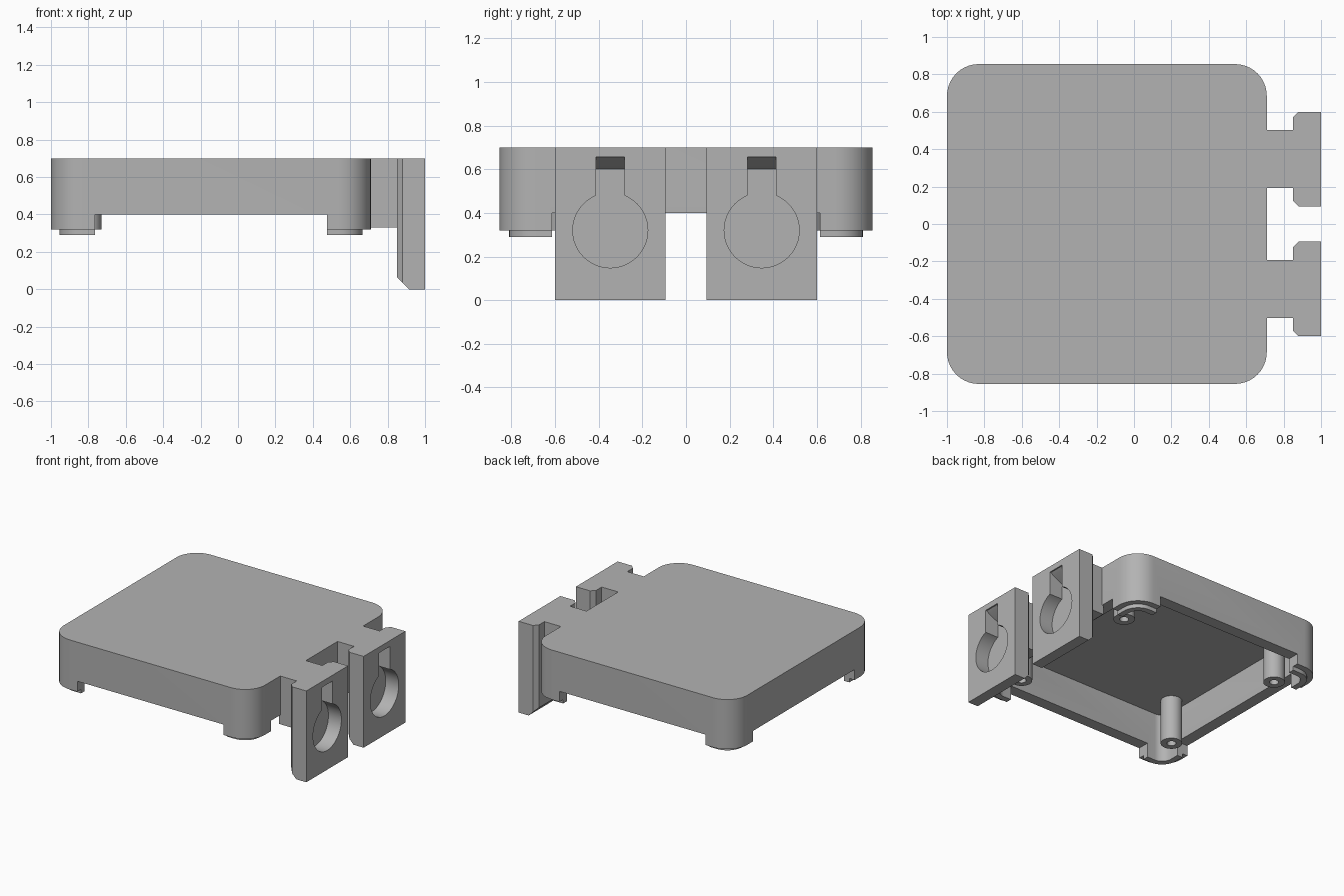
import bpy, bmesh, math
from mathutils import Vector

if "Cube" in bpy.data.objects:
    bpy.data.objects.remove(bpy.data.objects["Cube"])

grey = bpy.data.materials.new("plain_grey")
grey.diffuse_color = (0.45, 0.45, 0.45, 1)
grey.use_nodes = True
grey.node_tree.nodes["Principled BSDF"].inputs["Base Color"].default_value = grey.diffuse_color
CX = -0.145          # centre of the square cover in x
HALF = 0.855         # half width of the cover


def prism(name, pts, lo, hi, axis="z"):
    """Extrude a 2D outline along z (points are x,y), x (points are y,z) or y (points are x,z)."""
    place = {"z": lambda a, b, c: (a, b, c),
             "x": lambda a, b, c: (c, a, b),
             "y": lambda a, b, c: (a, c, b)}[axis]
    bm = bmesh.new()
    face = bm.faces.new([bm.verts.new(place(a, b, lo)) for a, b in pts])
    ext = bmesh.ops.extrude_face_region(bm, geom=[face])
    moved = [g for g in ext["geom"] if isinstance(g, bmesh.types.BMVert)]
    bmesh.ops.translate(bm, verts=moved, vec=Vector(place(0, 0, hi - lo)))
    bmesh.ops.recalc_face_normals(bm, faces=bm.faces)
    mesh = bpy.data.meshes.new(name)
    bm.to_mesh(mesh)
    bm.free()
    mesh.materials.append(grey)
    obj = bpy.data.objects.new(name, mesh)
    bpy.context.collection.objects.link(obj)
    return obj


def rect(a0, a1, b0, b1):
    return [(a0, b0), (a1, b0), (a1, b1), (a0, b1)]


def rounded(inset, r=0.17, steps=10):
    """Rounded square outline of the cover, shrunk by inset."""
    h, r = HALF - inset, r - inset
    pts = []
    for k, (sx, sy) in enumerate([(1, 1), (-1, 1), (-1, -1), (1, -1)]):
        for i in range(steps + 1):
            t = math.radians(90) * (k + i / steps)
            pts.append((CX + sx * (h - r) + r * math.cos(t),
                        sy * (h - r) + r * math.sin(t)))
    return pts


def circle(a, b, r, n=32):
    return [(a + r * math.cos(2 * math.pi * i / n),
             b + r * math.sin(2 * math.pi * i / n)) for i in range(n)]


def apply_bool(obj, tool, op="DIFFERENCE"):
    mod = obj.modifiers.new("bool", "BOOLEAN")
    mod.operation, mod.solver, mod.object = op, "EXACT", tool
    bpy.context.view_layer.objects.active = obj
    bpy.ops.object.modifier_apply(modifier=mod.name)
    bpy.data.objects.remove(tool)


def smooth(obj):
    bpy.ops.object.select_all(action="DESELECT")
    obj.select_set(True)
    bpy.context.view_layer.objects.active = obj
    bpy.ops.object.shade_smooth_by_angle(angle=math.radians(30))


def cut_side_openings(obj):
    """Leave material below z = 0.40 only at the four corners."""
    apply_bool(obj, prism("cut", rect(CX - 0.62, CX + 0.62, 0.1, 0.4), -2, 2, "y"))
    apply_bool(obj, prism("cut", rect(-0.615, 0.615, 0.1, 0.4), -2, 2, "x"))


# hollow cover, open at the bottom
cover = prism("cover", rounded(0), 0.32, 0.70)
apply_bool(cover, prism("cut", rounded(0.09), 0.1, 0.66))
cut_side_openings(cover)
smooth(cover)

# thin stepped lip under the four corners
lip = prism("corner_lip", rounded(0.045), 0.29, 0.32)
apply_bool(lip, prism("cut", rounded(0.09), 0.1, 0.5))
cut_side_openings(lip)
smooth(lip)

# screw posts inside the corners
for x in (CX - 0.66, CX + 0.70):
    for y in (-0.555, 0.555):
        post = prism("screw_post", circle(x, y, 0.075), 0.32, 0.67)
        apply_bool(post, prism("cut", circle(x, y, 0.032, 20), 0.2, 0.55))
        smooth(post)

# two hanging brackets: arm plus plate with keyhole pocket
for side in (-1, 1):
    yc = 0.347 * side
    prism("bracket_arm", rect(0.70, 0.86, yc - 0.155, yc + 0.155), 0.33, 0.70)
    w, c = 0.253, 0.03
    plate = prism("bracket_plate",
                  [(1, yc - w), (1, yc + w), (0.85 + c, yc + w), (0.85, yc + w - c),
                   (0.85, yc - w + c), (0.85 + c, yc - w)], 0, 0.70)
    # sloped lower back edge
    apply_bool(plate, prism("cut", [(0.80, -0.05), (0.965, -0.05), (0.80, 0.115)], -1, 1, "y"))
    # round pocket and slot with a sloping top
    apply_bool(plate, prism("cut", circle(yc, 0.32, 0.172, 48), 0.89, 1.1, "x"))
    apply_bool(plate, prism("cut", [(0.89, 0.35), (1.1, 0.35), (1.1, 0.655), (0.99, 0.655),
                                    (0.97, 0.64), (0.89, 0.60)], yc - 0.065, yc + 0.065, "y"))
    smooth(plate)
